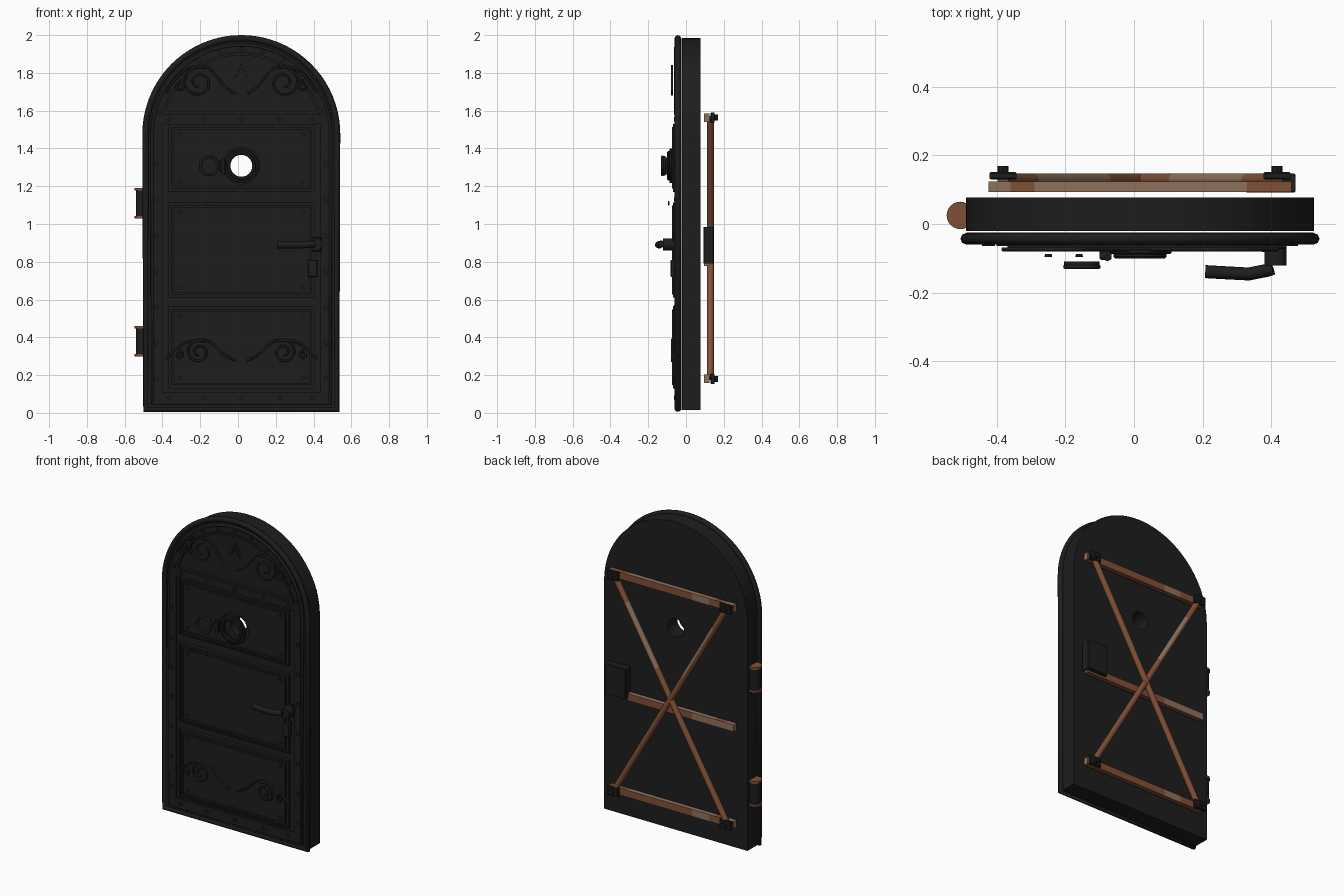
import bpy, bmesh, math
from math import pi, sin, cos
from mathutils import Vector, Matrix

cube = bpy.data.objects.get("Cube")
if cube:
    bpy.data.objects.remove(cube, do_unlink=True)

CX, ARC_Z = 0.0175, 1.476    # door axis and arch spring line
EYE = (CX, 1.308)            # peephole centre


def material(name, rgb):
    m = bpy.data.materials.new(name)
    m.use_nodes = True
    m.diffuse_color = (*rgb, 1)
    m.node_tree.nodes["Principled BSDF"].inputs["Base Color"].default_value = (*rgb, 1)
    return m


IRON = material("black_iron", (0.0125, 0.0125, 0.0125))
COPPER = material("copper", (0.215, 0.08, 0.037))
WORN = material("worn_copper", (0.27, 0.165, 0.11))


# --- helpers -------------------------------------------------------------
def to_mesh(ob):
    bpy.ops.object.select_all(action='DESELECT')
    bpy.context.view_layer.objects.active = ob
    ob.select_set(True)
    bpy.ops.object.convert(target='MESH')
    return bpy.context.object


def curve(name, loops, dims, closed, smooth):
    cu = bpy.data.curves.new(name, 'CURVE')
    cu.dimensions = dims
    for pts in loops:
        sp = cu.splines.new('POLY')
        sp.points.add(len(pts) - 1)
        for p, q in zip(sp.points, pts):
            p.co = (*q, 1)
        sp.use_cyclic_u = closed
        sp.use_smooth = smooth
    cu.materials.append(IRON)
    ob = bpy.data.objects.new(name, cu)
    bpy.context.collection.objects.link(ob)
    return ob


def plate(name, loops, y0, y1, bevel=0.0):
    """Upright plate from x,z outlines; inner outlines become holes."""
    ob = curve(name, [[(x, z, 0) for x, z in lp] for lp in loops], '2D', True, False)
    ob.data.fill_mode = 'BOTH'
    ob.data.extrude = (y1 - y0) / 2 - bevel
    ob.data.bevel_depth = bevel
    ob.data.bevel_resolution = 0
    ob.data.offset = -bevel
    ob.rotation_euler.x = pi / 2
    ob.location.y = (y0 + y1) / 2
    return to_mesh(ob)


def tube(name, paths, r, closed=False):
    ob = curve(name, paths, '3D', closed, True)
    ob.data.bevel_depth = r
    ob.data.bevel_resolution = 2
    ob.data.use_fill_caps = True
    return to_mesh(ob)


def finish(name, bm, mats=(IRON,), smooth=True):
    me = bpy.data.meshes.new(name)
    bm.to_mesh(me)
    bm.free()
    for m in mats:
        me.materials.append(m)
    ob = bpy.data.objects.new(name, me)
    bpy.context.collection.objects.link(ob)
    if smooth:
        bpy.ops.object.select_all(action='DESELECT')
        bpy.context.view_layer.objects.active = ob
        ob.select_set(True)
        bpy.ops.object.shade_smooth_by_angle(angle=math.radians(35))


def box(name, x, y, z):
    """Box from (min, max) pairs."""
    plate(name, [rect(x[0], x[1], z[0], z[1])], y[0], y[1], 0.004)


def discs(name, spots, axis, r1, r2, depth, seg=24, mat=IRON):
    """Round pieces at several spots, along y or z."""
    bm = bmesh.new()
    turn = Matrix.Rotation(pi / 2, 4, 'X') if axis == 'y' else Matrix()
    for s in spots:
        bmesh.ops.create_cone(bm, cap_ends=True, segments=seg, radius1=r1, radius2=r2,
                              depth=depth, matrix=Matrix.Translation(s) @ turn)
    finish(name, bm, (mat,))


def rect(x0, x1, z0, z1):
    return [(x0, z0), (x1, z0), (x1, z1), (x0, z1)]


def circle(c, r, n=32):
    return [(c[0] + r * cos(2 * pi * i / n), c[1] + r * sin(2 * pi * i / n)) for i in range(n)]


def lunette(r, z0, n=40):
    """Arch-top segment above height z0."""
    a0 = math.asin((z0 - ARC_Z) / r)
    steps = [a0 + i / n * (pi - 2 * a0) for i in range(n + 1)]
    return [(CX + r * cos(a), ARC_Z + r * sin(a)) for a in steps]


def arch(half, z0):
    return [(CX - half, z0), (CX + half, z0)] + lunette(half, ARC_Z)


def at_y(pts, y):
    return [(x, y, z) for x, z in pts]


# --- door slab, face and rims ---------------------------------------------
plate("door_slab", [arch(0.508, 0.015), circle(EYE, 0.058)], -0.02, 0.078)
plate("door_face", [arch(0.506, 0.015), circle(EYE, 0.098)], -0.045, -0.025)
tube("outer_rim", [at_y(arch(0.507, 0.018), -0.043)], 0.017, True)
tube("inner_rim", [at_y(arch(0.472, 0.05), -0.047)], 0.009, True)
plate("border_strip", [arch(0.465, 0.055), rect(-0.4, 0.436, 0.11, 1.53),
                       lunette(0.43, 1.58)], -0.055, -0.044)
plate("arch_moulding", [lunette(0.432, 1.58), lunette(0.417, 1.595)], -0.064, -0.044)

# --- three raised panels with mouldings ------------------------------------
studs = []
for name, z0, z1 in (("lower", 0.13, 0.565), ("middle", 0.61, 1.115), ("upper", 1.17, 1.53)):
    hole = [circle(EYE, 0.098)] if name == "upper" else []
    plate(name + "_panel", [rect(-0.37, 0.405, z0, z1)] + hole, -0.062, -0.044)
    for d, w, y in ((0, 0.008, -0.068), (0.017, 0.012, -0.074)):
        plate(name + "_moulding",
              [rect(-0.37 + d, 0.405 - d, z0 + d, z1 - d),
               rect(-0.37 + d + w, 0.405 - d - w, z0 + d + w, z1 - d - w)], y, -0.06)
    studs += [(x, -0.066, z) for x in (-0.31, 0.345) for z in (z0 + 0.055, z1 - 0.055)]

# --- rivets ----------------------------------------------------------------
for i in range(1, 12):
    a = pi * i / 12
    studs.append((CX + 0.45 * cos(a), -0.06, ARC_Z + 0.45 * sin(a)))
for side in (-1, 1):
    studs += [(CX + side * 0.45, -0.06, 0.18 + 0.19 * i) for i in range(7)]
studs += [(CX + x, -0.06, z) for z in (0.08, 1.555) for x in (-0.38, -0.2, 0, 0.2, 0.38)]
studs += [(x, -0.092, 1.11) for x in (-0.25, -0.16)]
discs("rivets", studs, 'y', 0.01, 0.012, 0.009, 10)


# --- scrollwork --------------------------------------------------------------
def spiral(cx, cz, r, a0, turns, sgn):
    n = 28
    return [(cx + r * (1 - 0.75 * i / n) * cos(a0 + sgn * turns * 2 * pi * i / n),
             cz + r * (1 - 0.75 * i / n) * sin(a0 + sgn * turns * 2 * pi * i / n))
            for i in range(n + 1)]


def sweep(p0, p1, p2, p3, n=18):
    out = []
    for i in range(n + 1):
        t = i / n
        w = ((1 - t) ** 3, 3 * t * (1 - t) ** 2, 3 * t * t * (1 - t), t ** 3)
        out.append(tuple(sum(k * p[j] for k, p in zip(w, (p0, p1, p2, p3))) for j in (0, 1)))
    return out


def scrollwork(name, z, k, y):
    """Mirrored pair of leaf sweeps with curls; k scales height."""
    paths = []
    for s in (-1, 1):
        for p in (sweep((0.03, -0.05 * k), (0.14, 0.0), (0.13, 0.11 * k), (0.23, 0.095 * k)),
                  sweep((0.19, 0.085 * k), (0.32, 0.12 * k), (0.36, 0.0), (0.40, -0.04 * k)),
                  spiral(0.225, 0.01 * k, 0.085 * k, pi / 2, 1.5, -1),
                  spiral(0.33, -0.01 * k, 0.03 * k, pi / 2, 1.1, 1)):
            paths.append([(CX + s * x, y, z + h) for x, h in p])
    tube(name, paths, 0.006)


scrollwork("upper_scrollwork", 1.74, 1.0, -0.074)
scrollwork("lower_scrollwork", 0.315, 0.75, -0.074)
plate("arch_emblem", [[(CX - 0.04, 1.775), (CX, 1.852), (CX + 0.04, 1.775), (CX + 0.025, 1.775),
                       (CX, 1.825), (CX - 0.025, 1.775)]], -0.064, -0.044)

# --- peephole ring standing clear of the panel, and its swung-open cover ---------
plate("peephole_flange", [circle(EYE, 0.092), circle(EYE, 0.058)], -0.088, -0.072, 0.004)
plate("peephole_ring", [circle(EYE, 0.078), circle(EYE, 0.058)], -0.1, -0.084, 0.005)
box("peephole_hinge", (-0.1, -0.065), (-0.105, -0.075), (1.28, 1.335))
tube("peephole_pin", [[(-0.078, -0.1, 1.262), (-0.078, -0.1, 1.352)]], 0.009)
discs("peephole_cover", [(-0.152, -0.118, EYE[1])], 'y', 0.052, 0.052, 0.018, 32)
tube("cover_rim", [at_y(circle((-0.152, EYE[1]), 0.048), -0.125)], 0.007, True)

# --- lever handle and keyhole plate ------------------------------------------
box("handle_plate", (0.385, 0.442), (-0.072, -0.055), (0.855, 0.93))
discs("handle_post", [(0.413, -0.09, 0.892)], 'y', 0.032, 0.032, 0.062)
tube("handle_lever", [[(0.405, -0.13, 0.895), (0.39, -0.135, 0.893), (0.335, -0.146, 0.89),
                       (0.26, -0.142, 0.889), (0.208, -0.139, 0.889)]], 0.019)
box("keyhole_cover", (0.37, 0.42), (-0.082, -0.055), (0.72, 0.81))

# --- side hinges -----------------------------------------------------------------
for zc in (0.38, 1.11):
    discs("hinge_barrel", [(-0.507, 0.025, zc)], 'z', 0.034, 0.034, 0.14)
    discs("hinge_caps", [(-0.507, 0.025, zc + s * 0.074) for s in (-1, 1)], 'z',
          0.04, 0.04, 0.014, 24, COPPER)


# --- back bars with worn patches -------------------------------------------------
def cut_bar(name, bm, axis, cuts, rule, matrix=Matrix(), smooth=False):
    no = Vector((axis == 0, 0, axis == 2))
    for c in cuts:
        bmesh.ops.bisect_plane(bm, geom=bm.verts[:] + bm.edges[:] + bm.faces[:],
                               plane_co=no * c, plane_no=no)
    bm.normal_update()
    for f in bm.faces:
        f.material_index = int(rule(f.calc_center_median(), f.normal))
    bm.transform(matrix)
    finish(name, bm, (COPPER, WORN), smooth)


def bar_wear(c, n):
    if n.z > 0.5:
        return c.x < -0.36 or -0.29 < c.x < 0.33
    patch = c.x < -0.13 if 0.7 < c.z < 0.9 else -0.25 < c.x < -0.13
    return n.y > 0.5 and patch or abs(n.x) > 0.5


for zc in (0.18, 0.80, 1.563):
    bm = bmesh.new()
    bmesh.ops.create_cube(bm, size=1, matrix=Matrix.Translation((CX, 0.109, zc))
                          @ Matrix.Diagonal((0.885, 0.03, 0.045, 1)))
    cut_bar("cross_bar", bm, 0, (-0.36, -0.29, -0.25, -0.13, 0.33), bar_wear)

for s in (-1, 1):
    span = Vector((s * 0.8, 0, 1.38))
    bm = bmesh.new()
    bmesh.ops.create_cone(bm, cap_ends=True, segments=12, radius1=0.0185, radius2=0.0185,
                          depth=span.length)
    turn = span.to_track_quat('Z', 'Y').to_matrix().to_4x4()
    up = turn.inverted().to_3x3() @ Vector((0, 0, 1))
    cut_bar("diagonal_rod", bm, 2, (0.2, 0.62),
            lambda c, n: 0.2 < c.z < 0.62 and n.dot(up) > 0.1,
            Matrix.Translation((CX, 0.129, 0.872)) @ turn, True)

# --- corner brackets and lock box -------------------------------------------------
for x in (CX - 0.4, CX + 0.4):
    for z in (0.18, 1.563):
        box("corner_bracket", (x - 0.04, x + 0.04), (0.13, 0.152), (z - 0.028, z + 0.028))
        discs("bracket_bolt", [(x, 0.158, z)], 'y', 0.016, 0.016, 0.022, 8)
box("lock_box", (0.325, 0.472), (0.092, 0.147), (0.79, 0.985))
